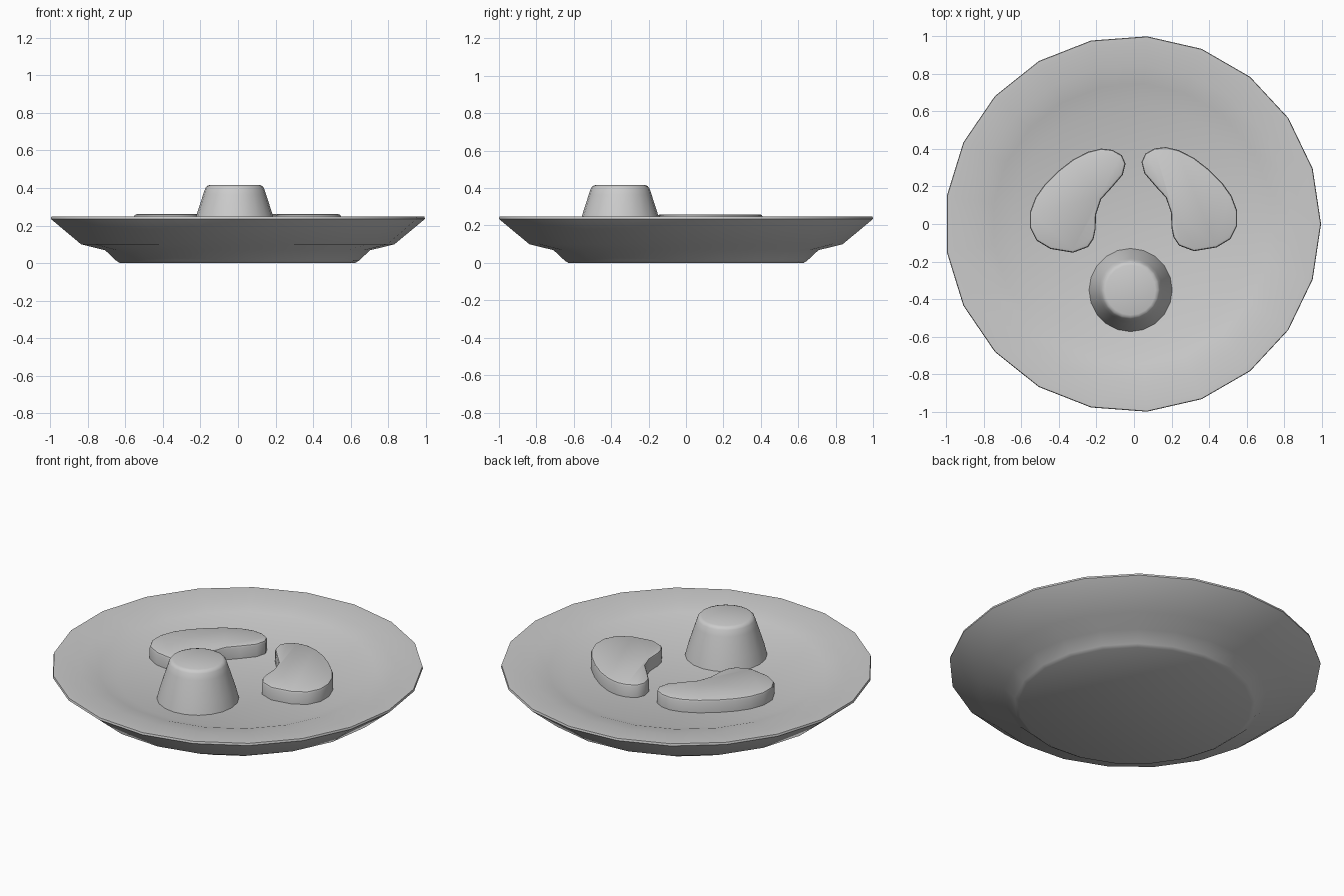
import bpy, bmesh
from math import cos, sin, tau, radians

if "Cube" in bpy.data.objects:
    bpy.data.objects.remove(bpy.data.objects["Cube"])


def finish(bm, name, angle=35):
    bmesh.ops.recalc_face_normals(bm, faces=bm.faces)
    mesh = bpy.data.meshes.new(name)
    bm.to_mesh(mesh)
    bm.free()
    ob = bpy.data.objects.new(name, mesh)
    bpy.context.collection.objects.link(ob)
    bpy.ops.object.select_all(action='DESELECT')
    ob.select_set(True)
    bpy.context.view_layer.objects.active = ob
    bpy.ops.object.shade_smooth_by_angle(angle=radians(angle))
    return ob


def lathe(name, profile, sides, cx=0, cy=0, angle=35):
    # Closed solid of revolution, profile runs bottom to top
    bm = bmesh.new()
    rings = [[bm.verts.new((cx + r * cos(tau * i / sides), cy + r * sin(tau * i / sides), z))
              for i in range(sides)] for r, z in profile]
    for a, b in zip(rings, rings[1:]):
        for i in range(sides):
            j = (i + 1) % sides
            bm.faces.new((a[i], a[j], b[j], b[i]))
    bm.faces.new(rings[0][::-1])
    bm.faces.new(rings[-1])
    return finish(bm, name, angle)


def pod(name, outline, side, dx=0, dy=0, z0=0.178, z1=0.26):
    # Kidney-shaped slab with a rounded top edge
    bm = bmesh.new()
    base = bm.faces.new([bm.verts.new((side * x + dx, y + dy, z0)) for x, y in outline])
    ext = bmesh.ops.extrude_face_region(bm, geom=[base], use_keep_orig=True)
    top = [g for g in ext['geom'] if isinstance(g, bmesh.types.BMVert)]
    bmesh.ops.translate(bm, verts=top, vec=(0, 0, z1 - z0))
    edges = [e for e in bm.edges if all(v in top for v in e.verts)]
    bmesh.ops.bevel(bm, geom=edges, offset=0.014, segments=2, profile=0.5, affect='EDGES')
    return finish(bm, name, 40)


# Plate: foot, flared underside, thin rim, shallow dish
lathe("plate", [(0.63, 0), (0.65, 0.012), (0.71, 0.068), (0.84, 0.1), (1.003, 0.235),
                (1.0, 0.247), (0.97, 0.247), (0.85, 0.234), (0.75, 0.218), (0.65, 0.183)],
      21, cx=-0.006)

# Tapered cup standing near the front
lathe("cup", [(0.223, 0.178), (0.205, 0.25), (0.168, 0.365), (0.156, 0.4),
              (0.147, 0.411), (0.133, 0.416)], 20, cx=-0.018, cy=-0.352, angle=50)

# Pair of kidney-shaped pieces
kidney = [(0.04, 0.33), (0.06, 0.375), (0.11, 0.403), (0.17, 0.41), (0.24, 0.393), (0.32, 0.352),
          (0.40, 0.29), (0.47, 0.22), (0.52, 0.15), (0.55, 0.07), (0.55, -0.01), (0.515, -0.08),
          (0.44, -0.125), (0.32, -0.145), (0.24, -0.115), (0.21, -0.07), (0.20, -0.02),
          (0.197, 0.06), (0.17, 0.14), (0.115, 0.2), (0.055, 0.27)]
pod("right_piece", kidney, 1)
pod("left_piece", kidney, -1, -0.005, -0.008)
